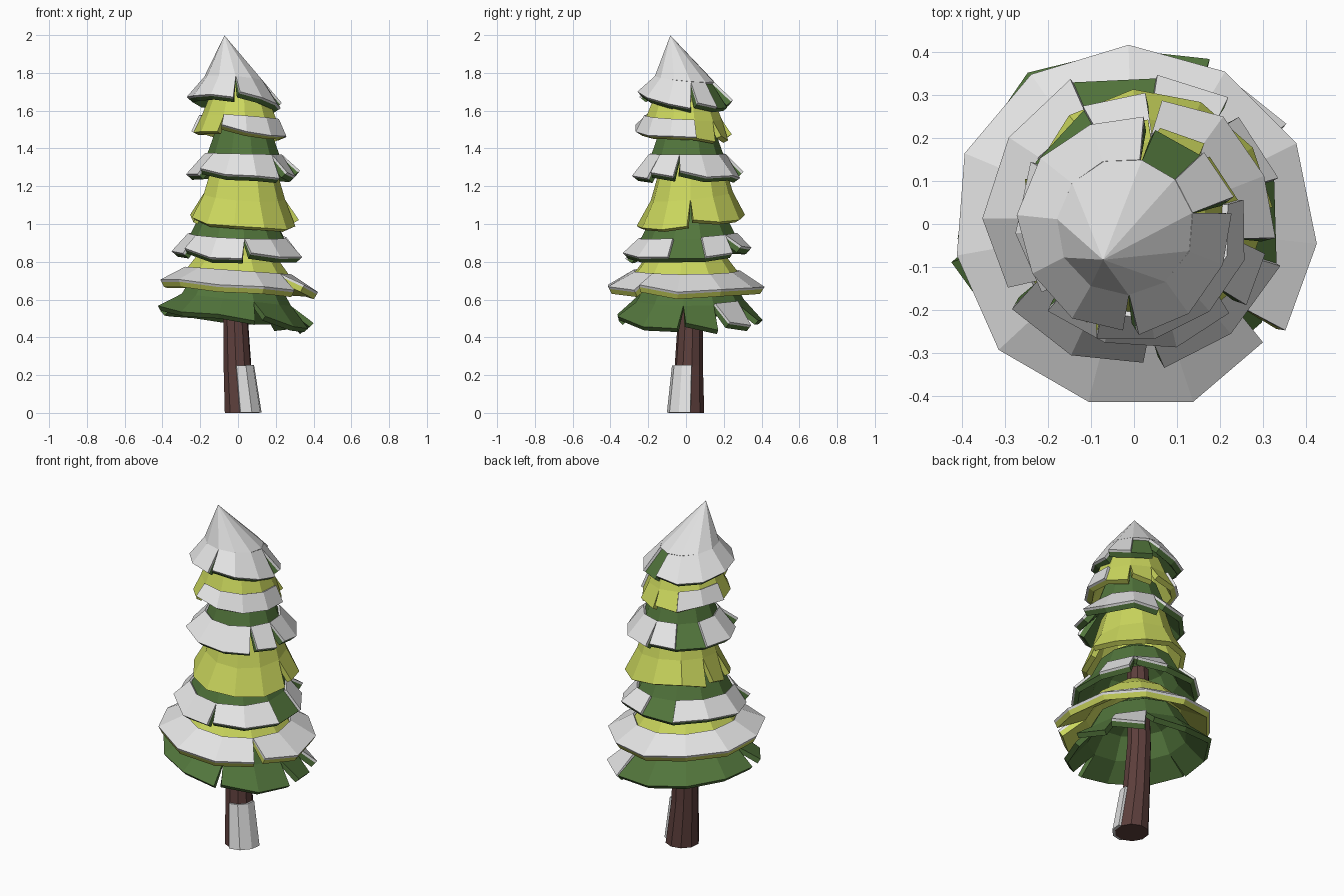
import bpy, bmesh, random
from math import sin, cos, radians
from mathutils import Vector

cube = bpy.data.objects.get("Cube")
if cube:
    bpy.data.objects.remove(cube)
random.seed(7)


def material(name, red, green, blue):
    mat = bpy.data.materials.new(name)
    mat.use_nodes = True
    color = (red, green, blue, 1)
    mat.diffuse_color = color
    mat.node_tree.nodes["Principled BSDF"].inputs["Base Color"].default_value = color
    return mat


GREEN = material("dark green needles", .085, .18, .045)
LIME = material("yellow green needles", .6, .68, .11)
SNOW = material("snow", .78, .78, .78)
BARK = material("brown bark", .11, .05, .045)


def shell(name, sectors, first, last, thickness, offset, mat):
    """Thick skin over chosen sectors; a sector is a (start, end) pair of columns."""
    bm = bmesh.new()
    for start, end in sectors:
        for ring in range(first, last):
            below = ring + 1
            corners = [start[ring], start[below], end[below], end[ring]]
            bm.faces.new([bm.verts.new(point) for point in corners])
    bmesh.ops.remove_doubles(bm, verts=bm.verts, dist=.0005)
    mesh = bpy.data.meshes.new(name)
    bm.to_mesh(mesh)
    bm.free()
    mesh.materials.append(mat)
    skin = bpy.data.objects.new(name, mesh)
    bpy.context.collection.objects.link(skin)
    if thickness:
        modifier = skin.modifiers.new("thickness", "SOLIDIFY")
        modifier.thickness = thickness
        modifier.offset = offset
    return skin


def inside(angle, arcs):
    return any((angle - start) % 360 <= end - start for start, end in arcs)


def layer(name, mat, center, radius, height, tilt, rings, slit_count, arcs, apex=None):
    """Flared skirt with slit flaps and snow; rings hold (radius factor, rise), top first."""
    sides = 11
    step = 360 / sides
    turn = random.uniform(-step, step) / 2
    slits = random.sample(range(sides), slit_count)

    def column(index, shift, lift, reach):
        points = []
        for factor, rise in rings:
            at_rim = rise == 0
            angle = radians(turn + step * index + (shift if at_rim else 0))
            width = radius * factor * (reach if at_rim else 1)
            lean = factor * (tilt[0] * cos(angle) + tilt[1] * sin(angle))
            points.append(Vector((center[0] + width * cos(angle),
                                  center[1] + width * sin(angle),
                                  height + rise + lean + (lift if at_rim else 0))))
        if apex:
            points[0] = Vector(apex)
        return points

    starts, ends = [], []
    for index in range(sides):
        lift, reach = random.uniform(-.012, .012), random.uniform(.97, 1.04)
        gap = 1 if index in slits else 0
        starts.append(column(index, gap * 3.5, lift + gap * .02, reach + gap * .03))
        ends.append(column(index, gap * -3.5, lift - gap * .01, reach - gap * .03))
    sectors = [(starts[i], ends[(i + 1) % sides]) for i in range(sides)]

    rim = len(rings) - 1
    shell(name, sectors, 0, rim, .03, -1, mat)
    covered = [sector for i, sector in enumerate(sectors)
               if inside(turn + step * (i + .5), arcs)]
    if covered:
        shell(name + "_snow", covered, rim - 1, rim, .014, 1, SNOW)
    if apex:
        shell("peak_snow", sectors, 0, rim - 1, .014, 1, SNOW)


def flare(neck, rise):
    """Steep neck that bends out to the rim."""
    return [(.18, rise + .09), (neck, rise), (neck + .17, rise * .45), (1, 0)]


# Needle layers from bottom to top, with the arcs that carry snow
layer("bottom_layer", GREEN, (-.01, .015), .4, .5, (-.045, 0),
      flare(.56, .22), 5, [(15, 70)])
layer("second_layer", LIME, (0, 0), .415, .665, (-.03, 0),
      flare(.5, .17), 1, [(0, 360)])
layer("third_layer", GREEN, (0, .01), .34, .835, (-.015, .02),
      flare(.58, .21), 3, [(30, 85), (105, 300), (320, 358)])
layer("fourth_layer", LIME, (.03, .03), .285, 1.01, (-.02, .03),
      flare(.6, .3), 3, [])
layer("fifth_layer", GREEN, (.03, .005), .287, 1.25, (-.005, 0),
      flare(.51, .25), 4, [(0, 115), (150, 360)])
layer("sixth_layer", LIME, (.01, -.01), .247, 1.475, (-.015, -.01),
      flare(.65, .19), 3, [(235, 385), (125, 165)])
layer("top_layer", GREEN, (-.02, -.005), .235, 1.645, (-.02, -.025),
      [(0, .34), (.63, .115), (1, 0)], 3, [(65, 390)], apex=(-.07, -.08, 1.985))

# Trunk: leaning, faceted, wider at the foot
SIDES = 10
stations = [(-.01, .02, .06, 1), (-.015, .025, .065, .55),
            (-.003, .015, .075, .25), (.02, .005, .092, 0)]
columns = []
for i in range(SIDES):
    angle = radians(360 * i / SIDES + 12)
    columns.append([Vector((x + r * cos(angle), y + r * sin(angle), z))
                    for x, y, r, z in stations])
trunk_sectors = [(columns[i], columns[(i + 1) % SIDES]) for i in range(SIDES)]
trunk = shell("trunk", trunk_sectors, 0, 3, 0, 0, BARK)
bm = bmesh.new()
bm.from_mesh(trunk.data)
bmesh.ops.holes_fill(bm, edges=[e for e in bm.edges if e.is_boundary], sides=SIDES)
bmesh.ops.recalc_face_normals(bm, faces=bm.faces)
bm.to_mesh(trunk.data)
bm.free()

# Snow drift leaning on one side of the trunk
shell("trunk_snow", trunk_sectors[7:], 2, 3, .015, 1, SNOW)
